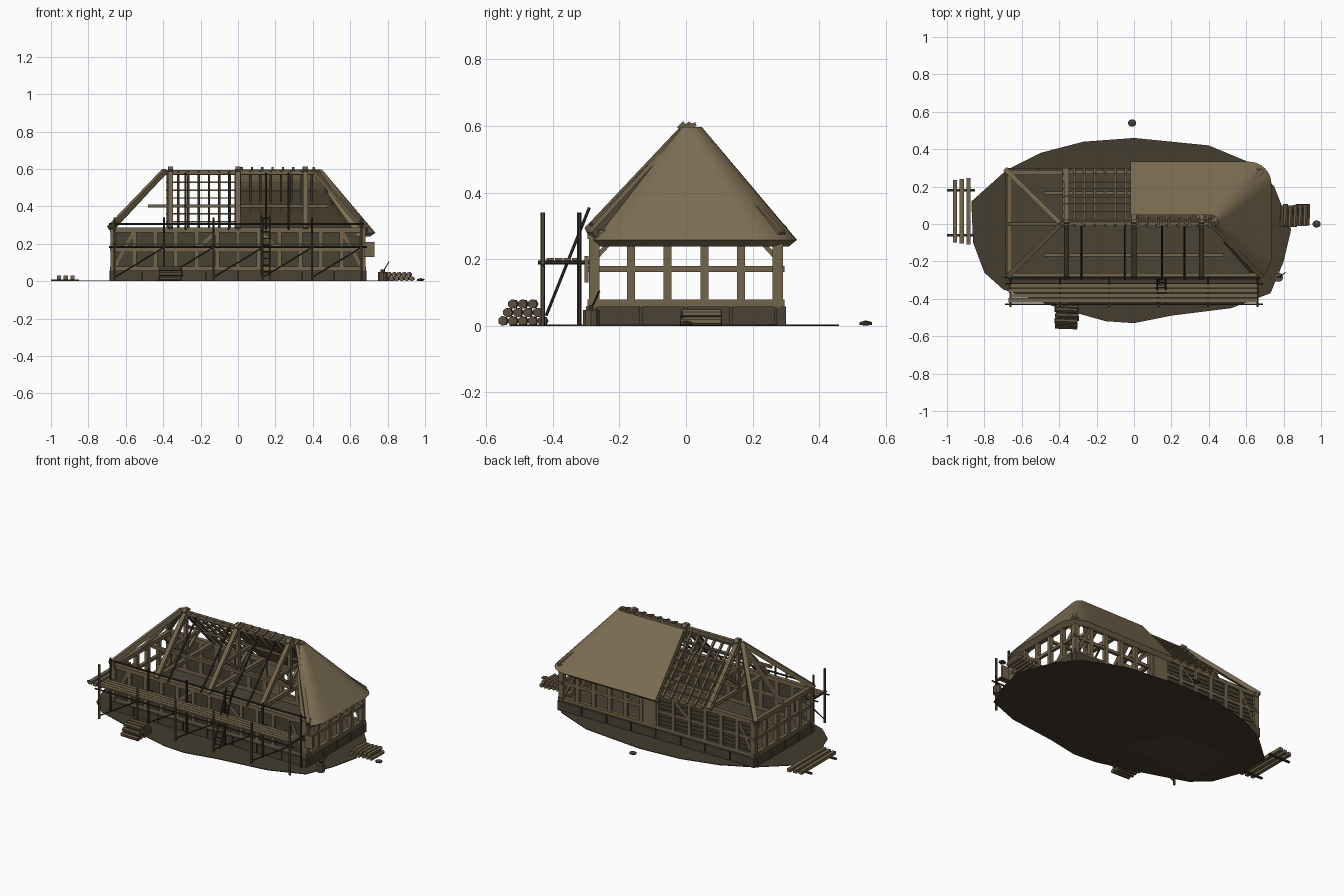
import bpy, bmesh, math, random
from mathutils import Vector, Matrix

if "Cube" in bpy.data.objects:
    bpy.data.objects.remove(bpy.data.objects["Cube"])
random.seed(4)

def mat(name, r, g, b):
    m = bpy.data.materials.new(name)
    m.diffuse_color = (r, g, b, 1)
    m.use_nodes = True
    m.node_tree.nodes["Principled BSDF"].inputs["Base Color"].default_value = m.diffuse_color
    return m

WOOD = mat("light timber", 0.17, 0.128, 0.073)
THATCH = mat("thatch straw", 0.205, 0.155, 0.087)
EARTH = mat("trodden earth", 0.056, 0.045, 0.028)
STONE = mat("plinth stone", 0.068, 0.055, 0.036)
DAUB = mat("dark wattle", 0.066, 0.054, 0.034)
POLE = mat("dark pole", 0.034, 0.03, 0.022)
BARK = mat("log bark", 0.10, 0.077, 0.046)

def beam(bm, a, b, w, h=None, sides=4):
    """Square beam (or round pole) from a to b, w wide and h deep."""
    a, b = Vector(a), Vector(b)
    h = h or w
    d = (b - a).normalized()
    up = Vector((0, 0, 1)) if abs(d.z) < 0.99 else Vector((0, 1, 0))
    s = d.cross(up).normalized()
    u = s.cross(d)
    k = 0.7071 if sides == 4 else 0.5
    ring = []
    for p in (a, b):
        ring.append([bm.verts.new(p + s * w * k * math.cos(t) + u * h * k * math.sin(t))
                     for t in [2 * math.pi * (i + 0.5) / sides for i in range(sides)]])
    bm.faces.new(ring[0][::-1])
    bm.faces.new(ring[1])
    for i in range(sides):
        j = (i + 1) % sides
        bm.faces.new((ring[0][i], ring[0][j], ring[1][j], ring[1][i]))

def box(bm, x0, x1, y0, y1, z0, z1):
    m = Matrix.Translation(((x0 + x1) / 2, (y0 + y1) / 2, (z0 + z1) / 2)) @ \
        Matrix.Diagonal((x1 - x0, y1 - y0, z1 - z0, 1))
    bmesh.ops.create_cube(bm, size=1, matrix=m)

def part(name, material, build):
    bm = bmesh.new()
    build(bm)
    bmesh.ops.recalc_face_normals(bm, faces=bm.faces)
    me = bpy.data.meshes.new(name)
    bm.to_mesh(me)
    bm.free()
    me.materials.append(material)
    ob = bpy.data.objects.new(name, me)
    bpy.context.collection.objects.link(ob)
    return ob

# Ground patch
def ground(bm):
    pts = [(-.87, .12), (-.68, .29), (-.5, .38), (-.27, .44), (0, .46), (.4, .42), (.64, .32), (.75, .2),
           (.84, -.03), (.8, -.2), (.73, -.37), (.52, -.45), (.2, -.49), (0, -.53), (-.15, -.52),
           (-.4, -.45), (-.7, -.35), (-.8, -.26), (-.86, -.1)]
    f = bm.faces.new([bm.verts.new((x, y, 0)) for x, y in pts])
    r = bmesh.ops.extrude_face_region(bm, geom=[f])
    bmesh.ops.translate(bm, vec=(0, 0, .004), verts=[v for v in r["geom"] if isinstance(v, bmesh.types.BMVert)])
part("ground_patch", EARTH, ground)

# Stone plinth with separate blocks round the edge
def plinth(bm):
    box(bm, -.67, .67, -.28, .28, 0, .056)
    for s in (-1, 1):
        for i in range(8):
            x = -.685 + i * .17125
            box(bm, x + .003, x + .168, s * .285 - .015, s * .285 + .015, 0, .058)
        for i in range(4):
            y = -.27 + i * .135
            box(bm, s * .675 - .012, s * .675 + .012, y + .003, y + .132, 0, .058)
part("stone_plinth", STONE, plinth)

# Timber wall frame
XS = [-.665 + i * 1.33 / 12 for i in range(13)]
YS = [-.275 + i * .11 for i in range(6)]
def frame(bm):
    for s in (-1, 1):
        y, x = s * .275, s * .665
        for z, w in ((.067, .024), (.17, .018), (.274, .026)):
            beam(bm, (-.685, y, z), (.685, y, z), w)
            beam(bm, (x, -.295, z), (x, .295, z), w)
        for px in XS:
            w = .032 if abs(px) > .6 else .024
            beam(bm, (px, y, .06), (px, y, .275), w)
        for py in YS[1:-1]:
            beam(bm, (x, py, .06), (x, py, .275), .024)
        for t in (-1, 1):  # corner braces
            beam(bm, (x, t * .27, .205), (x, t * .215, .265), .014)
            beam(bm, (t * .66, y, .075), (t * .56, y, .26), .016)
            beam(bm, (t * .12, y, .26), (t * .21, y, .18), .016)
part("wall_frame", WOOD, frame)

# Woven infill panels: front wall and half of the back wall
def panels(bm):
    for i in range(12):
        a, b = XS[i] + .01, XS[i + 1] - .01
        box(bm, a, b, -.277, -.269, .075, .264)
        if b < 0:
            box(bm, a, b, .269, .277, .075, .264)
            for k in range(7):
                beam(bm, (a, .278, .09 + k * .024), (b, .278, .09 + k * .024), .006)
part("wattle_panels", DAUB, panels)
part("back_door", WOOD, lambda bm: box(bm, .005, .095, .275, .289, .075, .262))
part("open_shutter", WOOD, lambda bm: box(bm, .675, .73, -.305, -.293, .13, .21))

# Roof trusses, ridge, purlins and hips
TR = (-.36, 0, .36)
def trusses(bm):
    beam(bm, (-.40, 0, .582), (.43, 0, .582), .022)
    for x in TR:
        beam(bm, (x, -.29, .287), (x, .29, .287), .024)
        beam(bm, (x, 0, .29), (x, 0, .58), .02)
        for s in (-1, 1):
            beam(bm, (x, s * .29, .28), (x, -s * .018, .605), .026)
            beam(bm, (x, 0, .33), (x, s * .14, .43), .016)
        beam(bm, (x, -.15, .42), (x, .15, .42), .018)
    for s in (-1, 1):
        beam(bm, (-.48, s * .165, .402), (.48, s * .165, .402), .016)
        beam(bm, (-.39, 0, .59), (-.685, s * .29, .283), .026)
        beam(bm, (.41, 0, .585), (.685, s * .285, .272), .024)
    beam(bm, (-.39, 0, .58), (-.665, 0, .283), .018)
part("roof_trusses", WOOD, trusses)

# Back slope rafters and thatching battens
def lattice(bm):
    for i in range(15):
        x = -.375 + i * .055
        beam(bm, (x, .295, .278), (x, -.008, .59), .013)
    for k in range(7):
        t = .08 + k * .14
        y, z = .29 - .29 * t, .292 + .305 * t
        beam(bm, (-.385, y, z), (.42, y, z), .008)
part("rafters_and_battens", WOOD, lattice)

# Front slope bare poles
def bare(bm):
    for x in (-.28, -.05, .15, .27):
        beam(bm, (x, -.295, .278), (x, .005, .59), .011, sides=6)
    beam(bm, (-.69, -.285, .305), (.67, -.285, .305), .012, sides=6)
part("front_rafter_poles", POLE, bare)

# Thatch: loft between eave and ridge, wrapping round the right hip
def thatch(bm):
    def path(x1, y1, r, y_end, x0, n=8):
        p = [(x0 + (x1 - r - x0) * i / 6, y1) for i in range(6)]
        p += [(x1 - r + r * math.sin(t), y1 - r + r * math.cos(t))
              for t in [math.pi / 2 * i / n for i in range(n + 1)]]
        return p + [(x1, (y1 - r) + (y_end - y1 + r) * i / 5) for i in range(1, 6)]
    low = path(.735, .333, .12, -.19, -.02) + [(.715, -.25), (.672, -.288)]
    top = path(.45, .048, .04, -.005, -.02) + [(.445, -.008), (.432, -.012)]
    rows = []
    for k in range(7):
        t = k / 6
        rows.append([bm.verts.new((a[0] + (b[0] - a[0]) * t, a[1] + (b[1] - a[1]) * t,
                                   .258 + .338 * t)) for a, b in zip(low, top)])
    under = [[bm.verts.new((v.co.x - (.03 if v.co.x > .5 else 0), v.co.y - (.024 if v.co.y > .05 else 0),
                            v.co.z - .02)) for v in r] for r in rows]
    n = len(low)
    for g in (rows, under):
        for k in range(6):
            for i in range(n - 1):
                bm.faces.new((g[k][i], g[k][i + 1], g[k + 1][i + 1], g[k + 1][i]))
    for k in (0, 6):
        for i in range(n - 1):
            bm.faces.new((rows[k][i], rows[k][i + 1], under[k][i + 1], under[k][i]))
    for i in (0, n - 1):
        for k in range(6):
            bm.faces.new((rows[k][i], rows[k + 1][i], under[k + 1][i], under[k][i]))
roof = part("thatch_roof", THATCH, thatch)
bpy.context.view_layer.objects.active = roof
roof.select_set(True)
bpy.ops.object.shade_smooth_by_angle(angle=math.radians(40))

# Thatch ridge pegs
def pegs(bm):
    for i in range(8):
        x = .02 + i * .055
        beam(bm, (x, -.02, .59), (x, .03, .605), .012)
part("ridge_pegs", WOOD, pegs)

# Scaffold: poles, ledgers, diagonals, deck and ladder
SX = [-.66, -.396, -.132, .132, .396, .66]
def scaffold(bm):
    for x in SX:
        beam(bm, (x, -.32, 0), (x, -.32, .34), .013, sides=6)
        beam(bm, (x, -.445, .19), (x, -.285, .19), .011, sides=6)
    for a, b in zip(SX, SX[1:]):
        beam(bm, (a, -.43, .02), (b, -.43, .18), .008, sides=6)
    for y in (-.43, -.32):
        beam(bm, (-.69, y, .182), (.69, y, .182), .01, sides=6)
    for x in (.125, .17):  # ladder
        beam(bm, (x, -.42, .03), (x, -.29, .355), .009, sides=6)
    for k in range(9):
        t = .06 + k * .11
        beam(bm, (.125, -.42 + .13 * t, .03 + .325 * t), (.17, -.42 + .13 * t, .03 + .325 * t), .007, sides=6)
part("scaffold_poles", POLE, scaffold)
def outer(bm):
    for x in SX:
        beam(bm, (x, -.43, 0), (x, -.43, .34 if abs(x) > .6 else .26), .013, sides=6)
part("scaffold_outer_poles", BARK, outer)
def deck(bm):
    for i in range(4):
        y = -.408 + i * .026
        box(bm, -.67 + .006 * (i % 2), .66, y - .0115, y + .0115, .195, .204)
part("scaffold_deck", WOOD, deck)

# Log piles
def pile(along_x, cx, cy, length, n, r, rows):
    def build(bm):
        for k in range(rows):
            for i in range(n - k):
                o = (i - (n - k - 1) / 2) * 2.05 * r
                z, j = r + k * 1.75 * r, random.uniform(-.006, .006)
                if along_x:
                    a, b = (cx - length / 2 + j, cy + o, z), (cx + length / 2 + j, cy + o - .004, z)
                else:
                    a, b = (cx + o, cy - length / 2 + j, z), (cx + o + .004, cy + length / 2 + j, z)
                beam(bm, a, b, 2 * r, sides=7)
    return build
part("front_log_pile", BARK, pile(True, -.36, -.487, .12, 5, .0145, 3))
part("side_log_pile", WOOD, pile(False, .86, .045, .115, 6, .013, 2))

# Squared beams on bearers at the left
def beams(bm):
    for i, x in enumerate((-.957, -.921, -.885)):
        box(bm, x - .011, x + .011, -.1 - .005 * i, .235 + .006 * i, .01, .03)
part("stacked_beams", WOOD, beams)
def bearers(bm):
    for y in (-.06, .18):
        box(bm, -1, -.85, y - .006, y + .006, 0, .01)
part("beam_bearers", POLE, bearers)

# Chopping stump with axe
part("chopping_stump", BARK, lambda bm: beam(bm, (.773, -.285, 0), (.773, -.285, .048), .05, sides=9))
def axe(bm):
    beam(bm, (.775, -.285, .05), (.808, -.26, .105), .006, sides=6)
    box(bm, .763, .785, -.289, -.281, .045, .062)
part("axe", POLE, axe)

# Loose stones
for x, y in ((.976, 0), (-.01, .54)):
    def rock(bm, x=x, y=y):
        bmesh.ops.create_icosphere(bm, subdivisions=1, radius=1,
            matrix=Matrix.Translation((x, y, .007)) @ Matrix.Diagonal((.025, .022, .009, 1)))
        for v in bm.verts:
            v.co.z = max(v.co.z, 0)
    part("loose_stone", STONE, rock)
